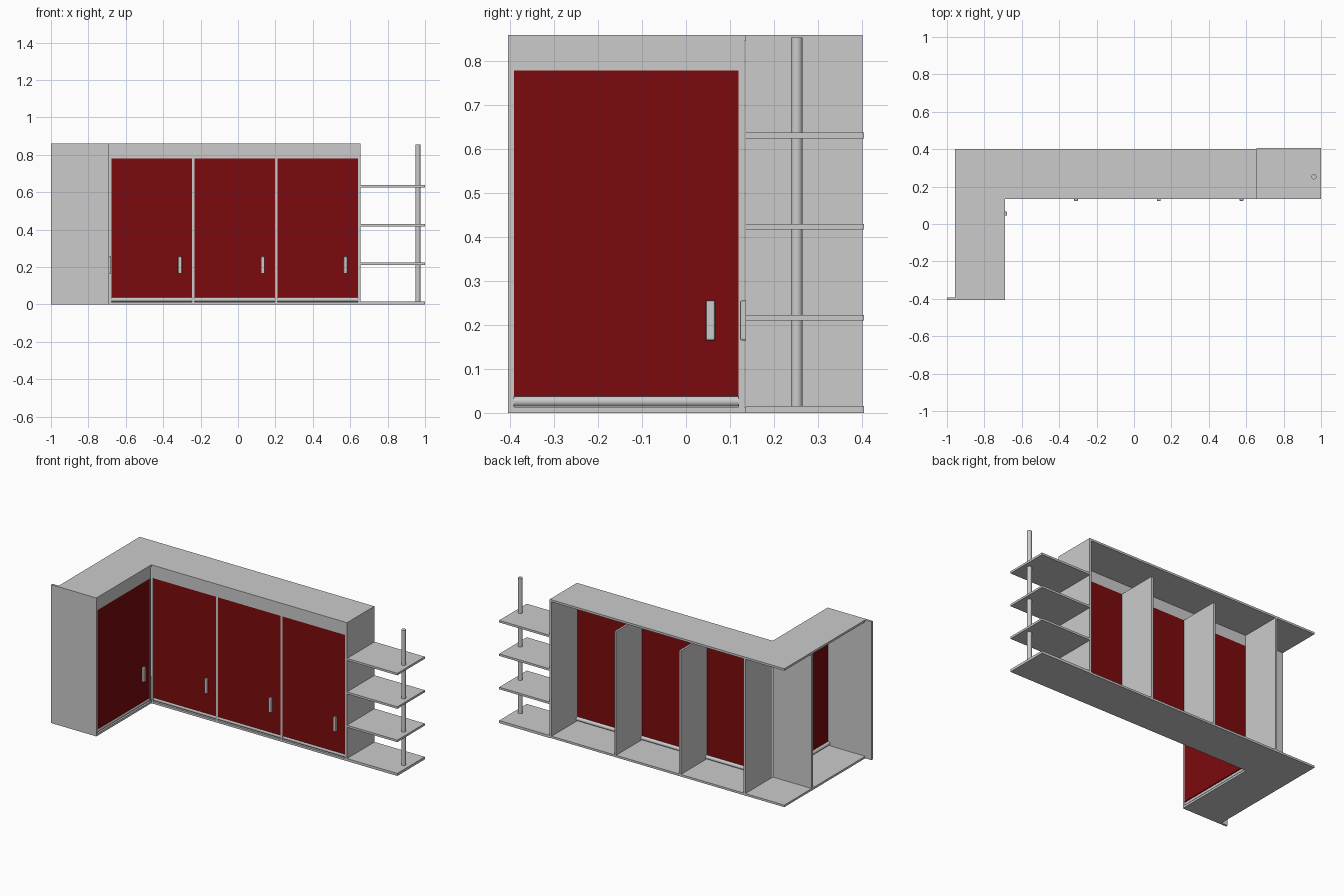
import bpy, math

if "Cube" in bpy.data.objects:
    bpy.data.objects.remove(bpy.data.objects["Cube"])

red = bpy.data.materials.new("red_front")
red.diffuse_color = (0.2, 0.003, 0.004, 1)
red.use_nodes = True
red.node_tree.nodes["Principled BSDF"].inputs["Base Color"].default_value = red.diffuse_color


def box(name, x0, x1, y0, y1, z0, z1, mat=None, bevel=0):
    bpy.ops.mesh.primitive_cube_add(size=1, location=((x0+x1)/2, (y0+y1)/2, (z0+z1)/2))
    o = bpy.context.object
    o.name = name
    o.scale = (x1-x0, y1-y0, z1-z0)
    bpy.ops.object.transform_apply(location=False, rotation=False, scale=True)
    if mat:
        o.data.materials.append(mat)
    if bevel:
        m = o.modifiers.new("bevel", 'BEVEL')
        m.width, m.segments = bevel, 2
    return o


def rod(name, loc, r, length, rot=(0, 0, 0)):
    bpy.ops.mesh.primitive_cylinder_add(vertices=24, radius=r, depth=length, location=loc, rotation=rot)
    o = bpy.context.object
    o.name = name
    bpy.ops.object.shade_smooth_by_angle(angle=math.radians(40))
    return o


H, T = 0.86, 0.013           # overall height, board thickness
XL, XA = -0.957, -0.69       # side arm: outer and inner x
YF, YB = 0.135, 0.402        # long run: front and back y
XR = 0.655                   # right end of long run
YA = -0.392                  # front of side arm
TOP = 0.78                   # door top

# Floor and top boards, laid out as an L
for name, z in (("floor", 0), ("top", H - T)):
    box("long_" + name, XL, XR, YF, YB, z, z + T)
    box("arm_" + name, XL, XA, YA, YF, z, z + T)

# Upright panels; the dividers stop at the door top
box("right_end_panel", XR - T, XR, YF, YB, T, H - T)
box("corner_panel_long", XA, XA + T, YF, YB, T, H - T)
box("corner_panel_arm", XL, XA, YF - 2 * T / 2 - 0.002, YF - 0.002, T, H - T)
for i, x in enumerate((-0.24, 0.205)):
    box(f"divider_{i+1}", x - T/2, x + T/2, YF, YB, T, TOP)
box("arm_end_panel", -1, XA, -0.405, YA, 0, H)

# Valances under the top boards
box("long_valance", XA + T, XR - T, YF, YF + T, TOP, H - T)
box("arm_valance", XA - T, XA, YA, YF - T - 0.002, TOP, H - T)

# Long run: doors, handles and bottom rails
edges = [(-0.677, -0.2465), (-0.2335, 0.1985), (0.2115, 0.642)]
for i, (a, b) in enumerate(edges):
    box(f"door_{i+1}", a, b, YF + 0.002, YF + T, 0.037, TOP, red)
    hx = (-0.31, 0.132, 0.575)[i]
    box(f"handle_{i+1}", hx - 0.01, hx + 0.01, YF - 0.012, YF + 0.004, 0.165, 0.256, bevel=0.004)
    rod(f"rail_{i+1}", ((a+b)/2, YF + 0.014, 0.026), 0.012, b - a, (0, math.pi/2, 0))

# Side arm: door, handle and bottom rail
ye = YF - T - 0.002
box("arm_door", XA - T, XA - 0.002, YA, ye, 0.037, TOP, red)
box("arm_handle", XA - 0.004, XA + 0.012, 0.045, 0.066, 0.165, 0.256, bevel=0.004)
rod("arm_rail", (XA - 0.014, (YA + ye)/2, 0.026), 0.012, ye - YA, (math.pi/2, 0, 0))

# Open end shelves on a pole
for i, z in enumerate((0.003, 0.21, 0.417, 0.625)):
    box(f"end_shelf_{i+1}", XR, 1.0, YF, 0.405, z if i else 0, z + T)
rod("shelf_pole", (0.962, 0.252, 0.434), 0.0135, 0.842)
